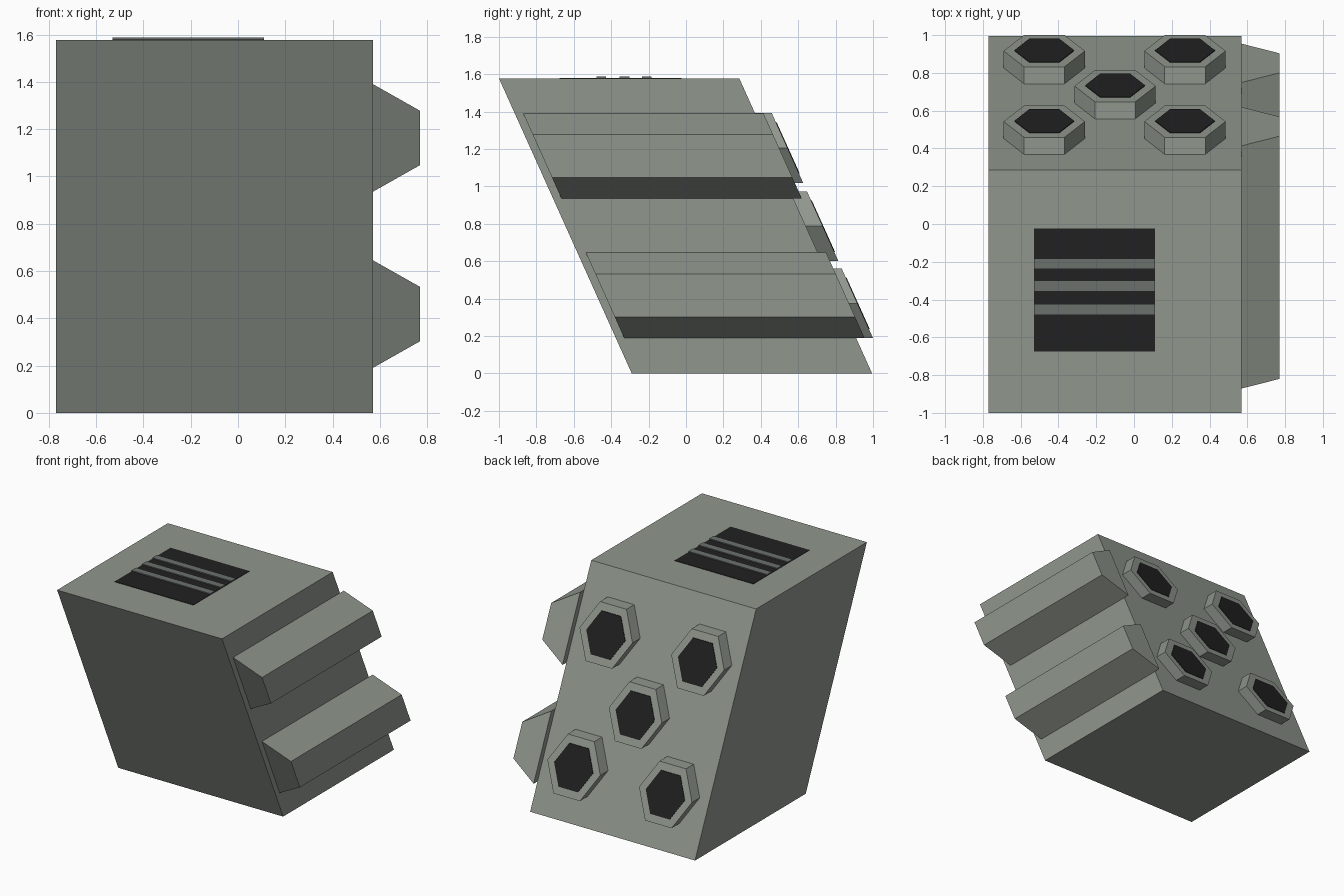
import bpy, bmesh
from math import cos, sin, pi

if "Cube" in bpy.data.objects:
    bpy.data.objects.remove(bpy.data.objects["Cube"])

HEIGHT, LEAN = 1.577, 0.45      # everything slopes forward as it rises
FRONT, BACK = -0.29, 0.995      # body depth at the ground
LEFT, RIGHT = 0.57, -0.77       # body sides


def material(name, rgb):
    m = bpy.data.materials.new(name)
    m.use_nodes = True
    m.diffuse_color = (*rgb, 1)
    m.node_tree.nodes["Principled BSDF"].inputs["Base Color"].default_value = (*rgb, 1)
    return m


grey = material("grey green", (0.28, 0.31, 0.27))
dark = material("near black", (0.015, 0.015, 0.015))
mid = material("mid grey", (0.145, 0.165, 0.155))


def prism(name, outline, y0, y1, mat, lean=LEAN):
    """Extrude an (x, z) outline along y, then lean it forward."""
    bm = bmesh.new()
    rings = [[bm.verts.new((x, y - lean * z, z)) for x, z in outline] for y in (y0, y1)]
    bm.faces.new(rings[0])
    bm.faces.new(rings[1])
    n = len(outline)
    for i in range(n):
        j = (i + 1) % n
        bm.faces.new((rings[0][i], rings[0][j], rings[1][j], rings[1][i]))
    bmesh.ops.recalc_face_normals(bm, faces=bm.faces)
    mesh = bpy.data.meshes.new(name)
    bm.to_mesh(mesh)
    bm.free()
    mesh.materials.append(mat)
    obj = bpy.data.objects.new(name, mesh)
    bpy.context.collection.objects.link(obj)
    return obj


def rect(x0, x1, z0, z1):
    return [(x0, z0), (x1, z0), (x1, z1), (x0, z1)]


def hexagon(x, z, r):
    return [(x + r * cos(i * pi / 3), z + r * sin(i * pi / 3)) for i in range(6)]


# Leaning body
prism("body", rect(RIGHT, LEFT, 0, HEIGHT), FRONT, BACK, grey)

# Tapered side rails, set slightly towards the back
for label, z in (("lower", 0.418), ("upper", 1.163)):
    rail = [(LEFT, z - 0.228), (0.77, z - 0.115), (0.77, z + 0.115), (LEFT, z + 0.228)]
    prism(label + "_side_rail", rail, FRONT + 0.045, BACK + 0.045, grey)

# Five hexagonal ports on the back
ports = [(x, z) for x in (-0.475, 0.27) for z in (0.375, 1.205)] + [(-0.1, 0.787)]
for i, (x, z) in enumerate(ports, 1):
    prism(f"port_rim_{i}", hexagon(x, z, 0.215), BACK - 0.02, BACK + 0.09, grey)
    prism(f"port_opening_{i}", hexagon(x, z, 0.158), BACK + 0.089, BACK + 0.094, dark)

# Top vent with three slats
prism("vent_panel", rect(-0.53, 0.11, HEIGHT - 0.002, HEIGHT + 0.003), -0.675, -0.025, dark, 0)
for i, y in enumerate((-0.21, -0.329, -0.453), 1):
    prism(f"vent_slat_{i}", rect(-0.53, 0.11, HEIGHT - 0.002, HEIGHT + 0.01),
          y - 0.026, y + 0.026, mid, 0)
